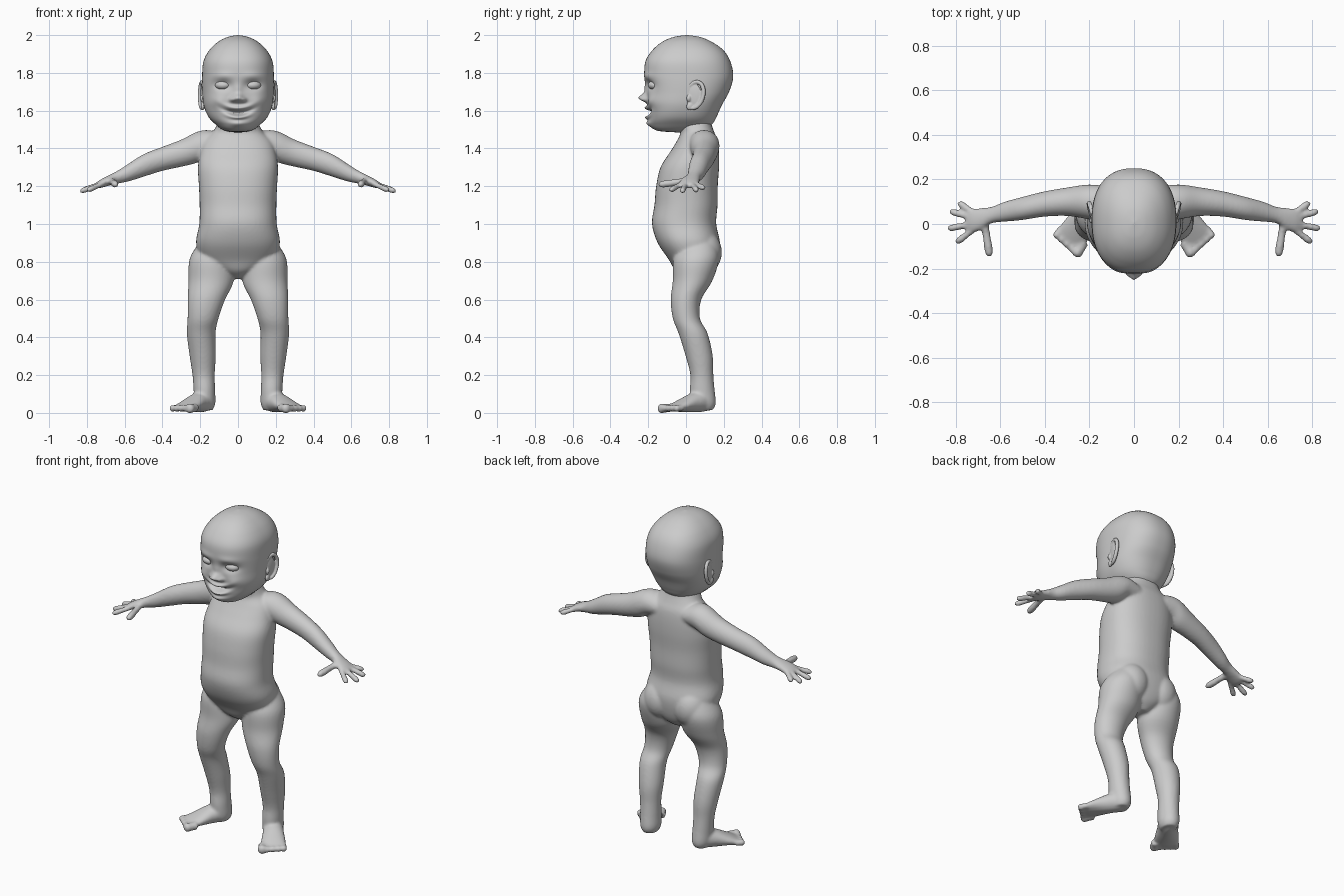
import bpy, bmesh
from math import sin, cos, pi, exp, copysign
from mathutils import Vector, Matrix

if "Cube" in bpy.data.objects:
    bpy.data.objects.remove(bpy.data.objects["Cube"], do_unlink=True)

grey = bpy.data.materials.new("plain_grey")
grey.use_nodes = True
grey.diffuse_color = (0.6, 0.6, 0.6, 1)
grey.node_tree.nodes["Principled BSDF"].inputs["Base Color"].default_value = (0.6, 0.6, 0.6, 1)

X, Y, Z = Vector((1, 0, 0)), Vector((0, 1, 0)), Vector((0, 0, 1))


def spline(a, b, c, d, t):
    """Catmull-Rom step between b and c."""
    return 0.5 * (2 * b + (c - a) * t + (2 * a - 5 * b + 4 * c - d) * t * t
                  + (3 * b - a - 3 * c + d) * t ** 3)


def loft(bm, sections, a, b, side=1, steps=5, sides=32, power=2.0):
    """Smooth skin through (x, y, z, half width along a, half width along b)."""
    n = len(sections)
    rows = []
    for i in range(n - 1):
        four = [sections[max(0, min(n - 1, i + k))] for k in (-1, 0, 1, 2)]
        rows += [[spline(*v, j / steps) for v in zip(*four)] for j in range(steps)]
    rows.append(sections[-1])
    rings = []
    for x, y, z, ra, rb in rows:
        ring = []
        for k in range(sides):
            c, s = cos(2 * pi * k / sides), sin(2 * pi * k / sides)
            p = (Vector((x, y, z)) + a * ra * copysign(abs(c) ** (2 / power), c)
                 + b * rb * copysign(abs(s) ** (2 / power), s))
            ring.append(bm.verts.new((p.x * side, p.y, p.z)))
        rings.append(ring)
    for lo, hi in zip(rings, rings[1:]):
        for k in range(sides):
            m = (k + 1) % sides
            bm.faces.new((lo[k], lo[m], hi[m], hi[k]))
    bm.faces.new(rings[0])
    bm.faces.new(rings[-1])


def digit(bm, p, q, r, side):
    """Round-ended finger or toe from p to q."""
    p, q = Vector(p), Vector(q)
    d = (q - p).normalized()
    a = d.cross(Z).normalized()
    stops = ((0, 0.9), (0.4, 0.9), (0.75, 1), (0.92, 0.8), (1, 0.25))
    loft(bm, [(*p.lerp(q, t), r * f, r * f) for t, f in stops], a, a.cross(d), side, 4, 14)


def ball(bm, centre, size, turn=0, side=1):
    m = (Matrix.Diagonal((side, 1, 1, 1)) @ Matrix.Translation(centre)
         @ Matrix.Rotation(turn, 4, 'Z') @ Matrix.Diagonal((*size, 1)))
    bmesh.ops.create_uvsphere(bm, u_segments=32, v_segments=20, radius=1, matrix=m)


def finish(bm, name):
    bmesh.ops.recalc_face_normals(bm, faces=bm.faces)
    for f in bm.faces:
        f.smooth = True
    mesh = bpy.data.meshes.new(name)
    bm.to_mesh(mesh)
    bm.free()
    mesh.materials.append(grey)
    ob = bpy.data.objects.new(name, mesh)
    bpy.context.collection.objects.link(ob)
    return ob


# Body: torso, limbs, hands and feet fused into one skin
body = bmesh.new()
torso = [(.05, .71, .03, .05), (.045, .75, .10, .10), (.04, .81, .19, .13), (.015, .9, .222, .165),
         (-.01, 1, .205, .17), (0, 1.1, .203, .167), (.005, 1.2, .207, .163), (.02, 1.3, .212, .155),
         (.045, 1.38, .2, .13), (.06, 1.44, .18, .108), (.06, 1.485, .135, .09),
         (.045, 1.53, .11, .09), (.04, 1.58, .09, .09)]
loft(body, [(0, *s) for s in torso], X, Y, sides=48, power=2.3)

arm = [(.08, .085, 1.42, .08, .06), (.16, .095, 1.425, .08, .072), (.22, .1, 1.405, .076, .082),
       (.3, .1, 1.375, .064, .072), (.4, .09, 1.345, .057, .064), (.5, .07, 1.31, .052, .06),
       (.58, .055, 1.272, .045, .047), (.64, .04, 1.247, .037, .034), (.69, .022, 1.228, .05, .027),
       (.73, .015, 1.212, .054, .022), (.755, .015, 1.202, .04, .014)]
fingers = [((.72, .05, 1.215), (.79, .098, 1.187)), ((.73, .03, 1.212), (.829, .058, 1.175)),
           ((.73, 0, 1.212), (.839, -.022, 1.17)), ((.72, -.025, 1.212), (.8, -.085, 1.177))]
leg = [(.12, .07, .92, .07, .08), (.14, .055, .82, .115, .12), (.142, .035, .7, .12, .105),
       (.167, 0, .6, .099, .081), (.185, .002, .5, .082, .072), (.195, .038, .42, .076, .077),
       (.187, .07, .3, .069, .072), (.182, .084, .2, .059, .061), (.178, .086, .12, .057, .066),
       (.175, .092, .05, .055, .066), (.175, .092, .014, .04, .05)]
foot = [(.165, .13, .045, .03, .03), (.185, .08, .06, .055, .055), (.22, .03, .053, .06, .05),
        (.255, -.02, .04, .068, .035), (.283, -.06, .029, .07, .022), (.297, -.078, .026, .055, .014)]
ahead = Vector((.55, -.835, 0))
across = Vector((.835, .55, 0))
for side in (1, -1):
    loft(body, arm, Y, Z, side)
    for p, q in fingers:
        digit(body, p, q, .0165, side)
    digit(body, (.67, 0, 1.228), (.647, -.148, 1.207), .02, side)
    loft(body, leg, X, Y, side)
    ball(body, (.1, .085, .85), (.105, .105, .12), 0, side)
    loft(body, foot, across, Z, side)
    for i in range(5):
        root = Vector((.275, -.05, .026)) + across * (.06 * (i - 2) / 2)
        size = .026 if i == 0 else .0185
        digit(body, root, root + ahead * (.075 - .005 * i) - Z * .003, size, side)
skin = finish(body, "body")
remesh = skin.modifiers.new("fuse", 'REMESH')
remesh.mode = 'VOXEL'
remesh.voxel_size = .008
remesh.use_smooth_shade = True
soften = skin.modifiers.new("soften", 'SMOOTH')
soften.factor = .5
soften.iterations = 7

# Head: smooth skull with a face pushed and pulled out of its front
head = bmesh.new()
skull = [(-.03, 1.485, .015, .02), (-.03, 1.495, .075, .125), (-.025, 1.53, .122, .165),
         (-.017, 1.57, .158, .18), (-.005, 1.63, .182, .195), (.01, 1.7, .189, .218),
         (.015, 1.78, .19, .235), (.01, 1.86, .183, .225), (.01, 1.92, .152, .188),
         (.005, 1.965, .105, .13), (.005, 1.99, .055, .07), (.005, 2, .004, .005)]
loft(head, [(0, *s) for s in skull], X, Y, steps=14, sides=144, power=2.35)
# Each feature: x, z, width, height, push along y, upward curl
features = [(0, 1.667, .026, .022, -.046, 0), (0, 1.71, .02, .03, -.01, 0),
            (.03, 1.658, .015, .013, -.02, 0), (.08, 1.735, .045, .026, .024, 0),
            (.08, 1.785, .06, .02, -.006, 0), (.11, 1.65, .045, .035, -.014, 0),
            (0, 1.588, .058, .011, .035, 3), (0, 1.614, .06, .012, -.02, 3),
            (0, 1.564, .05, .011, -.02, 3), (0, 1.53, .045, .018, -.018, 0)]
for v in head.verts:
    if v.co.y < -.04:
        x, z = abs(v.co.x), v.co.z
        v.co.y += sum(push * exp(-((x - fx) / w) ** 2 - ((z - fz - curl * x * x) / h) ** 2)
                      for fx, fz, w, h, push, curl in features)
finish(head, "head")

# Eyes and ears
for side, label in ((1, "left"), (-1, "right")):
    eye = bmesh.new()
    ball(eye, (.08, -.167, 1.735), (.042, .034, .025), .25, side)
    finish(eye, label + "_eye")

    ear = bmesh.new()
    ball(ear, (.186, .04, 1.68), (.01, .043, .066), -.2, side)
    ball(ear, (.19, .015, 1.665), (.011, .012, .018), 0, side)
    rim = []
    for k in range(25):
        t = -.65 * pi + 1.6 * pi * k / 24
        r = .011 * min(1, .3 + k / 5, .3 + (24 - k) / 5)
        rim.append((Vector((.19 + .012 * cos(t), .045 + .047 * cos(t) + .012 * sin(t),
                            1.682 + .07 * sin(t))), r))
    for (p, r), (q, _) in zip(rim, rim[1:]):
        d = (q - p).normalized()
        loft(ear, [(*(p - d * .003), r, r), (*(q + d * .003), r, r)], X, X.cross(d), side, 1, 12)
    ball(ear, (.187, .02, 1.622), (.01, .018, .02), 0, side)
    shell = finish(ear, label + "_ear")
    fuse = shell.modifiers.new("fuse", 'REMESH')
    fuse.mode = 'VOXEL'
    fuse.voxel_size = .004
    fuse.use_smooth_shade = True
    shell.modifiers.new("soften", 'SMOOTH').iterations = 3
